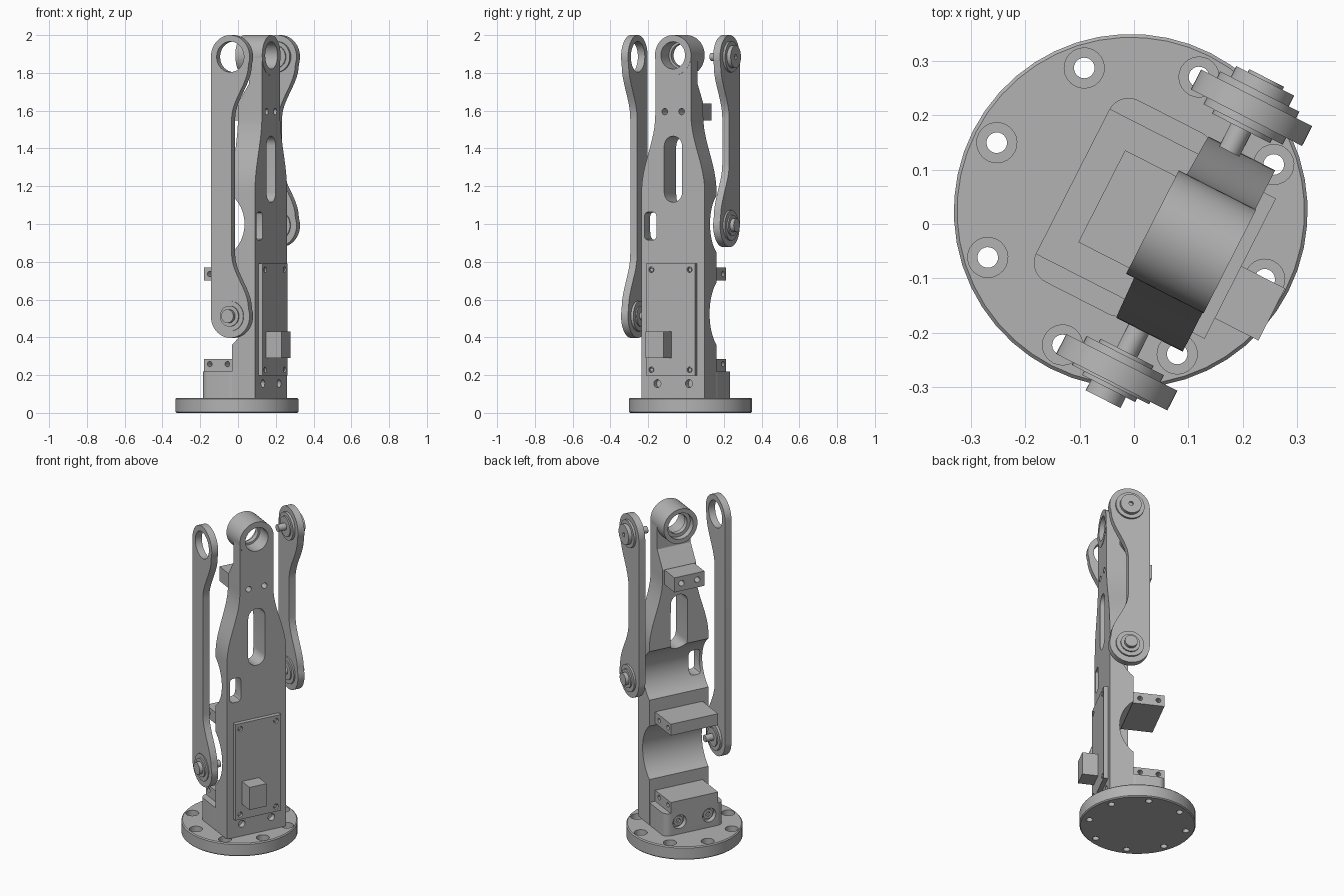
import bpy, bmesh
from math import sin, cos, pi, sqrt, radians
from mathutils import Matrix, Vector

if "Cube" in bpy.data.objects:
    bpy.data.objects.remove(bpy.data.objects["Cube"], do_unlink=True)

grey = bpy.data.materials.new("machined_grey")
grey.use_nodes = True
grey.diffuse_color = (0.45, 0.45, 0.45, 1)
grey.node_tree.nodes["Principled BSDF"].inputs["Base Color"].default_value = grey.diffuse_color

parts = []
# Local frame: x = post front, y = post width, z = up
PLACE = {"x": lambda a, b, d: (d, a, b),
         "y": lambda a, b, d: (a, d, b),
         "z": lambda a, b, d: (a, b, d)}


def prism(name, pts, axis, lo, hi, keep=True):
    """Extrude a 2D outline along one axis."""
    bm = bmesh.new()
    place = PLACE[axis]
    rings = [[bm.verts.new(place(a, b, d)) for a, b in pts] for d in (lo, hi)]
    count = len(pts)
    for r in rings:
        bm.faces.new(r)
    for i in range(count):
        j = (i + 1) % count
        bm.faces.new((rings[0][i], rings[0][j], rings[1][j], rings[1][i]))
    bmesh.ops.recalc_face_normals(bm, faces=bm.faces)
    mesh = bpy.data.meshes.new(name)
    bm.to_mesh(mesh)
    bm.free()
    ob = bpy.data.objects.new(name, mesh)
    bpy.context.collection.objects.link(ob)
    mesh.materials.append(grey)
    if keep:
        parts.append(ob)
    return ob


def arc(a, b, r, start=0, end=360, n=40):
    full = abs(end - start) == 360
    steps = n if full else n + 1
    return [(a + r * cos(radians(start + (end - start) * i / n)),
             b + r * sin(radians(start + (end - start) * i / n))) for i in range(steps)]


def rod(name, a, b, r, axis, lo, hi, keep=True, n=40):
    return prism(name, arc(a, b, r, n=n), axis, lo, hi, keep)


def rect(a0, a1, b0, b1):
    return [(a0, b0), (a1, b0), (a1, b1), (a0, b1)]


def rounded(a0, a1, b0, b1, r, n=8):
    return (arc(a1 - r, b1 - r, r, 0, 90, n) + arc(a0 + r, b1 - r, r, 90, 180, n)
            + arc(a0 + r, b0 + r, r, 180, 270, n) + arc(a1 - r, b0 + r, r, 270, 360, n))


def ease(p, q, n=12):
    """S-curve in the first coordinate between two points."""
    return [(p[0] + (q[0] - p[0]) * (1 - cos(pi * i / n)) / 2,
             p[1] + (q[1] - p[1]) * i / n) for i in range(n + 1)]


def boolean(ob, cutters, op="DIFFERENCE"):
    for c in cutters:
        mod = ob.modifiers.new("cut", "BOOLEAN")
        mod.operation, mod.solver, mod.object = op, "EXACT", c
        bpy.context.view_layer.objects.active = ob
        bpy.ops.object.modifier_apply(modifier=mod.name)
        bpy.data.objects.remove(c, do_unlink=True)


def bevel(ob, width, segments=2):
    mod = ob.modifiers.new("edge", "BEVEL")
    mod.width, mod.segments, mod.limit_method = width, segments, "ANGLE"
    mod.angle_limit = radians(40)
    bpy.context.view_layer.objects.active = ob
    bpy.ops.object.modifier_apply(modifier=mod.name)


def hole(a, b, r, axis, lo, hi, n=24):
    return rod("cutter", a, b, r, axis, lo, hi, False, n)


# Base flange with counterbored bolt holes
flange = rod("base_flange", 0, 0, 0.326, "z", 0, 0.08, n=48)
bevel(flange, 0.006, 1)
for k in range(8):
    x, y = 0.277 * cos(k * pi / 4), 0.277 * sin(k * pi / 4)
    boolean(flange, [hole(x, y, 0.037, "z", 0.045, 0.2), hole(x, y, 0.019, "z", -0.1, 0.1)])

# Post: width outline intersected with a scooped depth profile
HEAD_Z, FRONT = 1.893, 0.203
right = [(0.1875, 0.08)] + ease((0.1875, 1.17), (0.106, 1.58))
outline = right + arc(0, HEAD_Z, 0.106, 0, 180, 24) + [(-u, z) for u, z in reversed(right)]
post = prism("post", outline, "x", -0.2, FRONT)


def scoop(z0, z1, base, depth):
    half = (z1 - z0) / 2
    r = (half * half + depth * depth) / (2 * depth)
    mid = (z0 + z1) / 2
    return [(base + sqrt(r * r - (half * t) ** 2) - r + depth, mid + half * t)
            for t in [i / 10 - 1 for i in range(21)]]


profile = ([(0.3, 0), (0.3, 2.1), (0.125, 2.1)] + [(0.125, 1.74), (0.06, 1.64)]
           + scoop(0.85, 1.15, 0.066, 0.075)[::-1] + scoop(0.36, 0.69, 0.066, 0.08)[::-1]
           + [(0.066, 0)])
boolean(post, [prism("cutter", profile, "y", -0.4, 0.4, False)], "INTERSECT")
boolean(post, [
    prism("cutter", rounded(-0.053, 0.053, 1.115, 1.465, 0.0525), "x", -0.3, 0.4, False),
    prism("cutter", rounded(-0.17, -0.1, 0.915, 1.063, 0.018, 2), "x", -0.3, 0.4, False),
    hole(0, HEAD_Z, 0.09, "x", -0.3, 0.4)])

# Head ring with stepped bore
head = rod("head_ring", 0, HEAD_Z, 0.107, "x", 0.045, 0.205, n=48)
boolean(head, [hole(0, HEAD_Z, 0.072, "x", 0.11, 0.3, 40), hole(0, HEAD_Z, 0.08, "x", -0.1, 0.08, 40),
               hole(0, HEAD_Z, 0.06, "x", -0.1, 0.3, 40)])

# Rear foot block with counterbored screws
foot = prism("rear_foot_block", rounded(-0.12, 0.09, -0.188, 0.188, 0.04), "z", 0.08, 0.218)
for s in (-1, 1):
    u = s * 0.094
    boolean(foot, [hole(u, 0.155, 0.042, "x", -0.2, -0.09)])
    screw = rod("foot_screw", u, 0.155, 0.03, "x", -0.105, -0.08)
    boolean(screw, [hole(u, 0.155, 0.014, "x", -0.2, -0.092, 6)])
    boolean(post, [hole(u, 0.155, 0.021, "x", 0.17, 0.4), hole(s * 0.05, 1.595, 0.017, "x", -0.3, 0.4)])

# Rear mounting tabs: two wide ones with cross holes, one narrow
for name, z0, z1, hz in (("lower_tab", 0.218, 0.286, 0.258), ("middle_tab", 0.70, 0.77, 0.735)):
    tab = prism(name, rect(-0.12, 0.14, -0.15, 0.15), "z", z0, z1)
    boolean(tab, [hole(n, hz, 0.014, "y", lo, lo + 0.2)
                  for n in (-0.085, 0.02) for lo in (-0.3, 0.1)])
upper = prism("upper_tab", rect(-0.06, 0.1, -0.095, 0.095), "z", 1.548, 1.638)
boolean(upper, [hole(s * 0.05, 1.595, 0.017, "x", -0.3, 0.4) for s in (-1, 1)])

# Front cover plate, screws and connector box
cover = prism("cover_plate", rect(-0.148, 0.142, 0.197, 0.79), "x", FRONT - 0.005, 0.228)
for u in (-0.117, 0.11):
    for z in (0.228, 0.758):
        boolean(cover, [hole(u, z, 0.015, "x", 0.21, 0.3)])
        rod("cover_screw", u, z, 0.01, "x", 0.205, 0.222, n=16)
prism("connector_box", rect(-0.106, 0.002, 0.29, 0.43), "x", 0.22, 0.318)


# Side arms: straight rear edge, necked front edge
AX, R = 0.112, 0.115


def arm(name, z0, z1, lo, hi):
    e = (AX + R * cos(radians(20)), R * sin(radians(20)))
    pts = (arc(AX, z1, R, 180, -20, 28) + ease((e[0], z1 - e[1]), (0.12, z1 - 0.33))[1:]
           + ease((0.12, z0 + 0.33), (e[0], z0 + e[1]))[:-1] + arc(AX, z0, R, 20, -180, 28))
    return prism(name, pts, "y", lo, hi)


def hub(name, z, side, rings, pin):
    """Stacked bearing discs on both faces plus a pin toward the post."""
    for i, (r, lo, hi) in enumerate(rings):
        rod(f"{name}_disc_{i + 1}", AX, z, r, "y", side * lo, side * hi)
    rod(f"{name}_pin", AX, z, 0.021, "y", side * pin, side * 0.27, n=24)


right_arm = arm("right_arm", 0.512, 1.885, -0.297, -0.256)
boolean(right_arm, [hole(AX, 1.885, 0.081, "y", -0.4, 0, 40)])
left_arm = arm("left_arm", 0.993, 1.885, 0.25, 0.291)
SMALL = ((0.08, 0.242, 0.302), (0.055, 0.235, 0.31), (0.036, 0.25, 0.332))
LARGE = ((0.082, 0.236, 0.304), (0.06, 0.228, 0.326))
hub("right_arm_lower_hub", 0.512, -1, SMALL, 0.187)
hub("left_arm_lower_hub", 0.993, 1, SMALL, 0.215)
hub("left_arm_upper_hub", 1.885, 1, LARGE, 0.18)
boolean(bpy.data.objects["left_arm_upper_hub_disc_2"], [hole(AX, 1.885, 0.014, "y", 0.312, 0.4, 6)])

# Shade, then turn the assembly into place
frame = Matrix.Translation(Vector((-0.006, 0.024, 0))) @ Matrix.Rotation(radians(-27), 4, "Z")
for ob in bpy.context.view_layer.objects:
    ob.select_set(ob in parts)
bpy.context.view_layer.objects.active = post
bpy.ops.object.shade_smooth_by_angle(angle=radians(30))
for ob in parts:
    ob.matrix_world = frame
